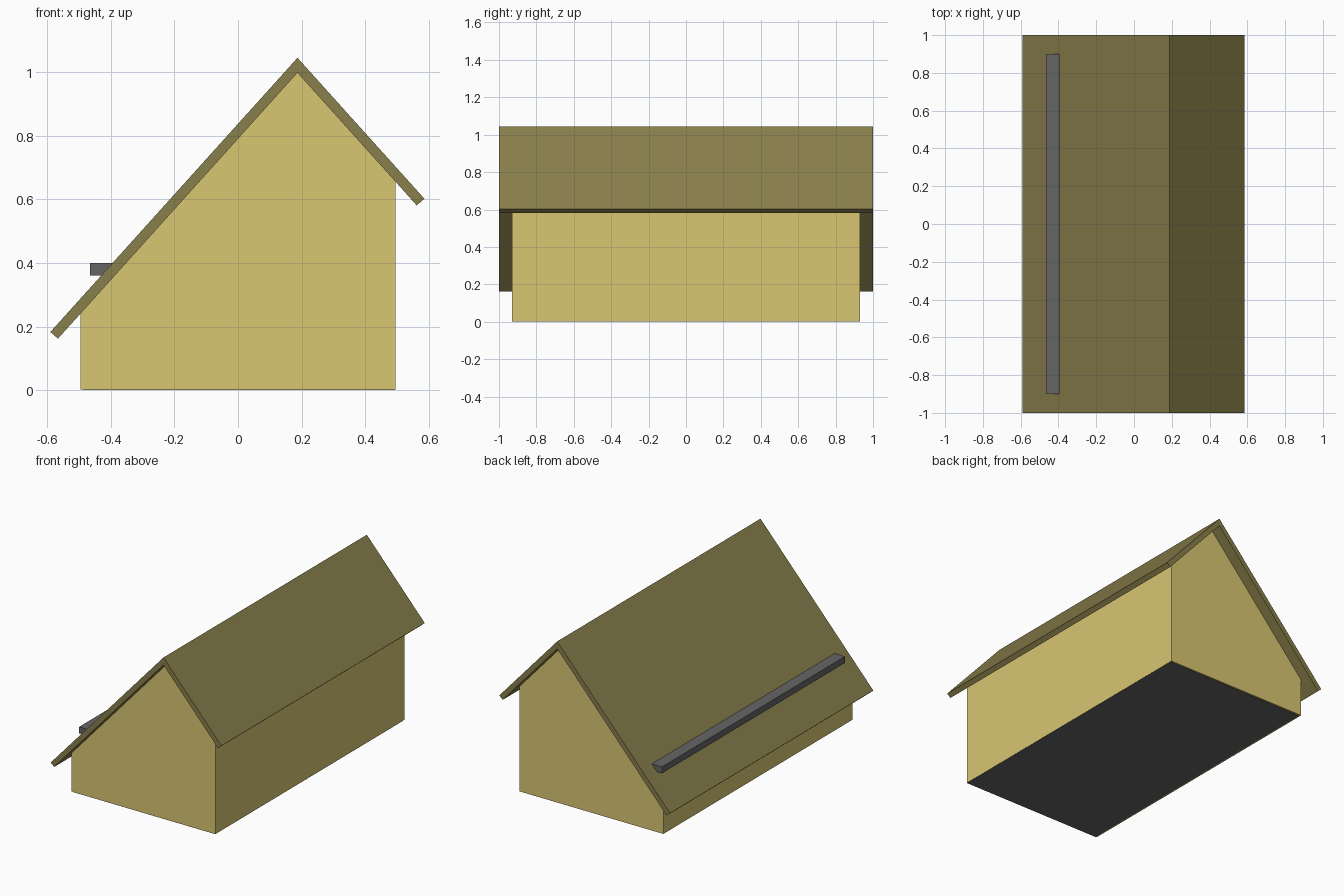
import bpy
import bmesh

if "Cube" in bpy.data.objects:
    bpy.data.objects.remove(bpy.data.objects["Cube"])


def material(name, rgb):
    mat = bpy.data.materials.new(name)
    mat.diffuse_color = (*rgb, 1)
    mat.use_nodes = True
    mat.node_tree.nodes["Principled BSDF"].inputs["Base Color"].default_value = mat.diffuse_color
    return mat


def extrude_profile(name, profile, y0, y1, mat):
    """Extrude a closed x-z outline along y."""
    bm = bmesh.new()
    face = bm.faces.new([bm.verts.new((x, y0, z)) for x, z in profile])
    result = bmesh.ops.extrude_face_region(bm, geom=[face])
    moved = [v for v in result["geom"] if isinstance(v, bmesh.types.BMVert)]
    bmesh.ops.translate(bm, verts=moved, vec=(0, y1 - y0, 0))
    bmesh.ops.recalc_face_normals(bm, faces=bm.faces)
    mesh = bpy.data.meshes.new(name)
    bm.to_mesh(mesh)
    bm.free()
    mesh.materials.append(mat)
    obj = bpy.data.objects.new(name, mesh)
    bpy.context.collection.objects.link(obj)
    return obj


def rect(x0, x1, z0, z1):
    return [(x0, z0), (x1, z0), (x1, z1), (x0, z1)]


wall_mat = material("yellow_wall", (0.69, 0.57, 0.17))
roof_mat = material("olive_roof", (0.25, 0.21, 0.07))
grey_mat = material("dark_grey", (0.13, 0.13, 0.13))

# House body with an off-centre gable
extrude_profile("walls", [(-0.495, 0.002), (0.495, 0.002), (0.495, 0.659),
                          (0.187, 1.0), (-0.495, 0.243)], -0.93, 0.93, wall_mat)

# Folded roof slab overhanging every side
extrude_profile("roof", [(0.187, 1.045), (-0.59, 0.183), (-0.566, 0.162),
                         (0.187, 0.998), (0.562, 0.581), (0.586, 0.602)],
                -1.0, 1.0, roof_mat)

# Dark floor plate underneath
extrude_profile("floor", rect(-0.485, 0.494, 0.0, 0.01), -0.929, 0.92, grey_mat)

# Bar lying along the long roof slope
extrude_profile("roof_bar", rect(-0.465, -0.375, 0.36, 0.40), -0.9, 0.9, grey_mat)
